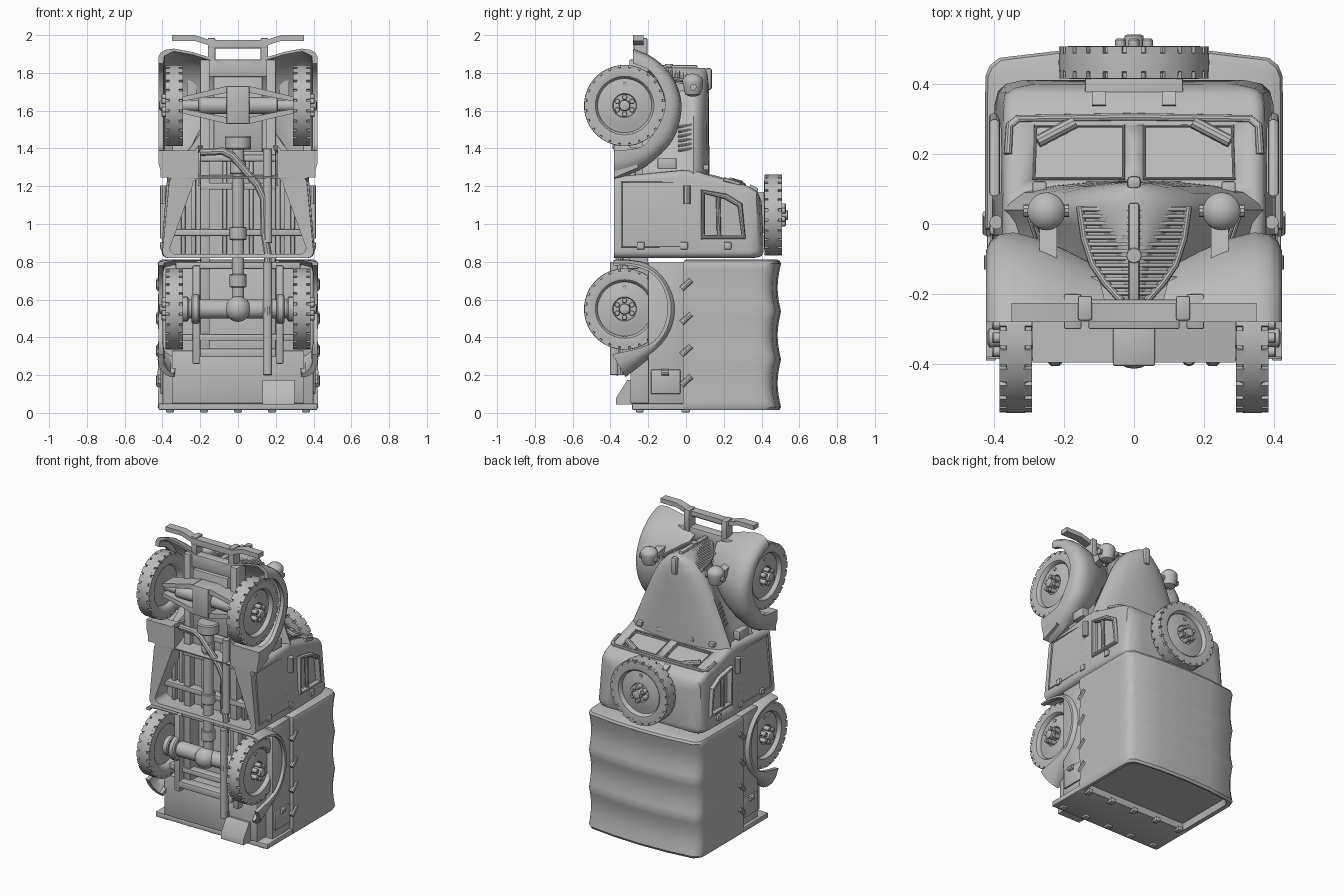
import bpy, bmesh, math
from math import sin, cos, pi
from mathutils import Vector, Matrix

if "Cube" in bpy.data.objects:
    bpy.data.objects.remove(bpy.data.objects["Cube"])

grey = bpy.data.materials.new("plain_grey")
grey.use_nodes = True
grey.diffuse_color = (0.5, 0.5, 0.5, 1)
grey.node_tree.nodes["Principled BSDF"].inputs["Base Color"].default_value = (0.5, 0.5, 0.5, 1)


def finish(name, bm, mirror=False, smooth=0.6):
    bmesh.ops.recalc_face_normals(bm, faces=bm.faces)
    me = bpy.data.meshes.new(name)
    bm.to_mesh(me)
    bm.free()
    me.materials.append(grey)
    me.shade_smooth()
    me.set_sharp_from_angle(angle=smooth)
    ob = bpy.data.objects.new(name, me)
    bpy.context.collection.objects.link(ob)
    if mirror:
        ob.modifiers.new("Mirror", "MIRROR").use_mirror_merge = False
    return ob


def add_loft(bm, rings):
    vs = [[bm.verts.new(p) for p in ring] for ring in rings]
    n = len(vs[0])
    for a, b in zip(vs, vs[1:]):
        for i in range(n):
            bm.faces.new((a[i], a[(i + 1) % n], b[(i + 1) % n], b[i]))
    bm.faces.new(vs[0])
    bm.faces.new(vs[-1])


def loft(name, rings, mirror=False):
    bm = bmesh.new()
    add_loft(bm, rings)
    return finish(name, bm, mirror)


def box(name, x, y, z, mirror=False, bevel=0.006):
    bm = bmesh.new()
    bmesh.ops.create_cube(bm, size=1)
    for v in bm.verts:
        v.co = [lo + (hi - lo) * (c + 0.5) for c, (lo, hi) in zip(v.co, (x, y, z))]
    bmesh.ops.bevel(bm, geom=bm.edges[:], offset=bevel, segments=2, affect="EDGES", profile=0.5)
    return finish(name, bm, mirror)


def prism(name, pts, x, mirror=False):
    """Side outline in (y, z) pushed along x."""
    return loft(name, [[(h, y, z) for y, z in pts] for h in x], mirror)


def slab(name, pts, y, mirror=False):
    """Outline in (x, z) pushed along y."""
    return loft(name, [[(x, h, z) for x, z in pts] for h in y], mirror)


def add_lathe(bm, profile, place, segs=32):
    """Profile of (radius, height) turned about local x."""
    add_loft(bm, [[place @ Vector((h, r * cos(2 * pi * i / segs), r * sin(2 * pi * i / segs)))
                   for i in range(segs)] for r, h in profile])


def lathe(name, profile, centre, axis="X", mirror=False, segs=32):
    turn = {"X": Matrix(), "Z": Matrix.Rotation(-pi / 2, 4, "Y")}
    bm = bmesh.new()
    add_lathe(bm, profile, Matrix.Translation(centre) @ turn[axis], segs)
    return finish(name, bm, mirror)


def rod(name, centre, axis, r, half, mirror=False):
    return lathe(name, [(r * 0.9, -half), (r, -half + r * 0.1), (r, half - r * 0.1), (r * 0.9, half)],
                 centre, axis, mirror, 24)


def tube(name, pts, r, mirror=False, closed=False):
    cu = bpy.data.curves.new(name, "CURVE")
    cu.dimensions, cu.bevel_depth, cu.bevel_resolution, cu.use_fill_caps = "3D", r, 3, True
    sp = cu.splines.new("POLY")
    sp.points.add(len(pts) - 1)
    for p, q in zip(sp.points, pts):
        p.co = (*q, 1)
    sp.use_cyclic_u = closed
    tmp = bpy.data.objects.new("tube_path", cu)
    bpy.context.collection.objects.link(tmp)
    bm = bmesh.new()
    bm.from_mesh(bpy.data.meshes.new_from_object(tmp.evaluated_get(bpy.context.evaluated_depsgraph_get())))
    bpy.data.objects.remove(tmp)
    return finish(name, bm, mirror)


def cut(target, cutter):
    mod = target.modifiers.new("Cut", "BOOLEAN")
    mod.operation, mod.object, mod.solver = "DIFFERENCE", cutter, "EXACT"
    cutter.hide_render = cutter.hide_viewport = True


def curve(pts, steps=4):
    """Smooth curve through the points."""
    p = [Vector(q) for q in [pts[0]] + pts + [pts[-1]]]
    out = []
    for a, b, c, d in zip(p, p[1:], p[2:], p[3:]):
        for i in range(steps):
            t = i / steps
            out.append(b + (c - a) * t / 2 + (2 * a - 5 * b + 4 * c - d) * t * t / 2
                       + (3 * b - a - 3 * c + d) * t ** 3 / 2)
    return out + [p[-1]]


# Wheels: tyre with notched shoulders, dished disc, hub and nuts
bm = bmesh.new()
add_lathe(bm, [(0.13, -0.015), (0.14, -0.035), (0.155, -0.044), (0.18, -0.047), (0.2, -0.045), (0.203, -0.028),
               (0.214, -0.026), (0.215, 0), (0.214, 0.026), (0.203, 0.028), (0.2, 0.045), (0.18, 0.047),
               (0.155, 0.044), (0.147, 0.036), (0.143, 0.018), (0.11, 0.024), (0.07, 0.034), (0.064, 0.034),
               (0.06, 0.022), (0.03, 0.022), (0.027, 0.076), (0.018, 0.08)], Matrix(), 72)
for i in range(24):
    for side in (-1, 1):
        spot = Matrix.Rotation(i * pi / 12, 4, "X") @ Matrix.Translation((side * 0.034, 0, 0.203))
        bmesh.ops.create_cube(bm, size=1, matrix=spot @ Matrix.Diagonal((0.024, 0.043, 0.021, 1)))
for i in range(6):
    spot = Matrix.Rotation(i * pi / 3, 4, "X") @ Matrix.Translation((0, 0, 0.045))
    add_lathe(bm, [(0.015, 0.02), (0.015, 0.064), (0.011, 0.068)], spot, 12)
add_lathe(bm, [(0.012, 0.02), (0.012, 0.03)], Matrix.Translation((0, 0, 0.112)), 12)
spare = finish("spare_wheel", bm)
spare.location, spare.rotation_euler = (0, 0.461, 1.048), (0, 0, pi / 2)
for label, z in (("front", 1.627), ("rear", 0.55)):
    for side, word in ((1, "left"), (-1, "right")):
        w = bpy.data.objects.new(f"{label}_{word}_wheel", spare.data)
        bpy.context.collection.objects.link(w)
        w.location, w.rotation_euler = (side * 0.3375, -0.325, z), (0, 0, 0 if side > 0 else pi)


# Fenders: a lipped section swept over each wheel, its inner part narrowing along the way
def fender(name, outer, inner, crown, narrow):
    section = crown + [(0.385, 0.1), (0.41, 0.3), (0.422, 0.6), (0.422, 1), (0.395, 1), (0.39, 0.5)]
    section += [(x, t + 0.17) for x, t in crown[::-1]]
    path = list(zip(curve(outer), curve(inner)))
    loft(name, [[(x + max(0, .36 - x) * narrow * k / len(path), *o.lerp(i, t)) for x, t in section]
                for k, (o, i) in enumerate(path)], True)


fender("front_fender",
       [(-.28, 1.93), (-.17, 1.88), (-.07, 1.78), (-.022, 1.64), (-.05, 1.48), (-.13, 1.37), (-.25, 1.28), (-.38, 1.235)],
       [(-.28, 1.85), (-.19, 1.81), (-.13, 1.72), (-.11, 1.63), (-.14, 1.53), (-.22, 1.42), (-.3, 1.395), (-.38, 1.39)],
       [(.07, 1.0), (.15, .6), (.24, .25), (.34, .02)], .5)
fender("rear_fender",
       [(-.385, .81), (-.3, .81), (-.19, .785), (-.1, .7), (-.05, .57), (-.075, .43), (-.16, .32), (-.32, .19)],
       [(-.385, .78), (-.3, .78), (-.2, .75), (-.13, .68), (-.098, .57), (-.12, .45), (-.2, .36), (-.39, .31)],
       [(.19, 0), (.34, 0)], .9)
prism("fender_step", [(-.38, 1.245), (-.38, 1.39), (-.3, 1.39), (-.25, 1.3)], (0.21, 0.41), True)


# Cab: rounded plan rings stacked from sill to roof, hollow below
def plan(y, zb, zf, wb, wf, r=0.035, crown=0):
    ring = []
    for sx, w, z, a0 in ((1, wf, zf, 0), (-1, wf, zf, 1), (-1, wb, zb, 2), (1, wb, zb, 3)):
        cx, cz = sx * (w - r), z - r if a0 < 2 else z + r
        ring += [(cx + r * cos((a0 + i / 4) * pi / 2), y - crown * (cz - zb), cz + r * sin((a0 + i / 4) * pi / 2))
                 for i in range(5)]
    return ring


cab = loft("cab", [plan(-.25, .84, 1.24, .36, .24), plan(-.375, .84, 1.24, .36, .24), plan(-.38, .82, 1.25, .4, .365),
                   plan(-.02, .82, 1.285, .405, .375), plan(.06, .82, 1.28, .405, .375), plan(.1, .82, 1.265, .405, .374),
                   plan(.29, .82, 1.215, .4, .374), plan(.34, .82, 1.195, .398, .373), plan(.38, .822, 1.175, .388, .368, .04, .02),
                   plan(.402, .83, 1.15, .365, .345, .04, .05), plan(.414, .85, 1.12, .31, .29, .04, .06)])
cut(cab, prism("windscreen_cutter", [(.125, 1.238), (.275, 1.195), (.295, 1.26), (.145, 1.303)], (0.03, 0.285), True))
window = [(.09, 1.17), (.21, 1.145), (.285, 1.1), (.305, .93), (.09, .93)]
cut(cab, prism("side_window_cutter", window, (0.37, 0.5), True))


def side(z):
    return 0.405 - 0.08 * (z - 0.82)


tube("side_window_frame", [(.398, y, z) for y, z in window], 0.016, True, True)
tube("window_bar", [(.395, .17, 1.15), (.395, .175, .93)], 0.012, True)
tube("door_outline", [(side(z) - 0.002, y, z) for y, z in ((-.34, .88), (-.34, 1.22), (-.03, 1.22), (-.03, .88))],
     0.006, True, True)
tube("windscreen_frame", [(x, y, 1.294 - 0.28 * y) for x, y in ((.03, .13), (.03, .28), (.28, .28), (.285, .13))],
     0.006, True, True)
tube("door_handle", [(0.393, 0.005, z) for z in (1.105, 1.115, 1.195, 1.205)], 0.02, True)
for y in (-.24, -.01, .22):
    box("cab_rear_catch", (0.38, 0.412), (y - .02, y + .02), (.865, .905), True)
tube("windscreen_visor", [(x, y, 1.292 - 0.28 * y) for x, y in ((-.36, .2), (-.355, .28), (-.33, .3), (0, .305),
                                                           (.33, .3), (.355, .28), (.36, .2))], 0.012)
tube("wiper", [(.275, .235, 1.228), (.17, .29, 1.212)], 0.018, True)
box("spare_bracket", (-.14, .14), (.34, .42), (.95, 1.17))
prism("spare_clip", [(.33, 1.16), (.38, 1.16), (.38, 1.19), (.34, 1.21)], (.08, .12), True)


# Bonnet: sections from cowl to rounded pointed nose
def bonnet(z, w, wb, top):
    half = [(0, top), (.3 * w, top - .004), (.6 * w, top - .015), (.85 * w, top - .035), (.97 * w, .06), (w, .04),
            (w * .93, .0), (w * .45 + wb * .45, -.09), (wb, -.23)]
    return [(x, y, z) for x, y in half] + [(-x, y, z) for x, y in half[:0:-1]]


loft("bonnet", [bonnet(1.26, .372, .34, .125), bonnet(1.3, .355, .33, .125), bonnet(1.42, .305, .24, .123),
                bonnet(1.55, .25, .15, .122), bonnet(1.66, .2, .09, .122), bonnet(1.74, .15, .05, .12),
                bonnet(1.79, .1, .03, .116), bonnet(1.815, .06, .02, .11), bonnet(1.826, .025, .012, .1)])
for i in range(6):
    z = 1.39 + i * .025
    x = .34 - .42 * (z - 1.3)
    tube("bonnet_louvre", [(x - .025, -.04, z), (x, .035, z + .01)], 0.009, True)
for x in (.12, .27):
    box("bonnet_hinge", (x - .02, x + .02), (.075, .122), (1.285, 1.315), True)
box("bonnet_ornament", (-.02, .02), (.1, .137), (1.71, 1.825), bevel=0.012)
box("side_vent", (.32, .368), (-.15, -.05), (1.29, 1.35), True)

# Grille: a pointed shield with slats, edges and a centre bar
shield = [(.155, .05), (.142, -.04), (.118, -.115), (.08, -.17), (.035, -.22)]
loft("grille_back", [[(-w, y, 1.822 - .45 * w), (0, y, 1.822), (w, y, 1.822 - .45 * w), (w * .9, y, 1.66), (-w * .9, y, 1.66)]
                     for w, y in shield])
for i in range(13):
    y = .042 - i * .02
    for (w0, y0), (w1, y1) in zip(shield, shield[1:]):
        if y1 <= y < y0:
            w = w1 + (w0 - w1) * (y - y1) / (y0 - y1)
            tube("grille_slat", [(x, y, 1.83 - .45 * abs(x)) for x in (-w, 0, w)], 0.006)
tube("grille_edge", [(w, y, 1.828 - .45 * w) for w, y in shield], 0.011, True)
box("grille_centre_bar", (-.015, .015), (-.22, .06), (1.77, 1.842))
rod("grille_boss", (0, -.09, 1.838), "Z", 0.022, 0.01)

# Headlights
lathe("headlight", [(.015, -.055), (.04, -.045), (.05, -.015), (.054, .02), (.054, .034), (.047, .045), (.03, .06), (.01, .066)],
      (.25, .036, 1.73), "Z", True)
prism("headlight_stalk", [(-.1, 1.68), (-.1, 1.76), (0, 1.74), (0, 1.71)], (.22, .27), True)
tube("headlight_ears", [(.185, .038, 1.725), (.315, .038, 1.725)], 0.018, True)

# Bumper and its mounting frame
half = [(.35, 2.0), (.23, 2.0), (.15, 1.975)]
top = half + [(-x, z) for x, z in half[::-1]]
slab("front_bumper", top + [(x, z - .03) for x, z in top[::-1]], (-.28, -.225))
box("bumper_bracket", (.12, .16), (-.275, -.205), (1.84, 1.985), True)
box("bumper_crossbar", (-.16, .16), (-.278, -.24), (1.93, 1.96))
box("front_valance", (-.2, .2), (-.28, -.215), (1.78, 1.87))

# Load bed and canvas cover
half = [(.425, -.015), (.425, .1), (.425, .25), (.425, .36), (.423, .425), (.412, .452), (.385, .474), (.2, .496), (0, .503)]
cover = half + [(-x, y) for x, y in half[-2::-1]]


def canvas(z, k=1.0):
    sag = 0.018 * abs(sin(3 * pi * (z - .03) / .76))
    return [(x * k * (1 - sag * .4), .24 + (y - .24) * k - (sag if y > .4 else 0), z) for x, y in cover]


loft("canvas_cover", [canvas(.06, .9), canvas(.018, .92), canvas(.014, .98), canvas(.03)]
     + [canvas(.03 + .76 * i / 24) for i in range(1, 25)] + [canvas(.805, .985), canvas(.812, .94)])
for z in (.17, .33, .5, .68):
    tube("canvas_strap", [(.416, -.024 + t * .052, z - .024 + t * .048) for t in (0, .1, .9, 1)], 0.017, True)
box("load_bed", (-.4, .4), (-.2, -.01), (.03, .8))
box("side_locker", (.39, .41), (-.185, -.03), (.1, .23), True)
tube("side_lamp", [(.41, -.13, .215), (.41, -.09, .215)], 0.018, True)
box("rear_underbox", (-.35, .35), (-.295, -.19), (.05, .33))
box("tailgate", (-.42, .42), (-.285, 0), (.015, .05))
for i in range(5):
    x = -.36 + i * .18
    box("tailgate_hinge", (x - .02, x + .02), (-.265, -.225), (.002, .03))
    box("tailgate_catch", (x - .018, x + .018), (-.025, .02), (.002, .03))
prism("rear_plate", [(-.37, .045), (-.37, .08), (-.31, .175), (-.28, .175), (-.28, .045)], (.13, .3))

# Chassis rails, ribs and cross members
box("chassis_rail", (.15, .2), (-.3, -.2), (.33, 1.87), True)
for z, w in ((.4, .3), (.78, .33), (.955, .34), (1.2, .2), (1.35, .2)):
    box("chassis_crossbar", (-w, w), (-.31, -.25), (z - .018, z + .018))
for x in (.07, .235, .29):
    box("floor_rib", (x - .012, x + .012), (-.28, -.24), (.84, 1.38 - x * .5), True)
box("toe_board", (-.21, .21), (-.27, -.18), (1.2, 1.4))
box("engine_block", (-.13, .13), (-.3, -.15), (1.38, 1.78))
box("sump", (-.06, .06), (-.405, -.28), (1.53, 1.73))
box("rear_crossbeam", (-.2, .2), (-.35, -.28), (.295, .34))
box("leaf_spring", (.2, .24), (-.34, -.29), (.26, .78), True)

# Axles, drive shaft and exhaust
for s in (-1, 1):
    slab("front_axle_arm", [(x, 1.63 + s * z) for x, z in ((.29, .02), (.29, .045), (.06, .1), (.06, .065))],
         (-.395, -.28), True)
rod("front_axle", (0, -.335, 1.627), "X", 0.045, 0.21)
rod("rear_axle", (0, -.325, .55), "X", 0.05, 0.29)
rod("front_stub", (.25, -.325, 1.627), "X", 0.03, 0.06, True)
rod("axle_flange", (.225, -.325, .55), "X", 0.08, 0.02, True)
rod("axle_collar", (.28, -.325, .55), "X", 0.065, 0.02, True)
lathe("differential", [(.068 * sin(pi * i / 12 + .01), -.068 * cos(pi * i / 12 + .01)) for i in range(12)] + [(.005, .068)],
      (0, -.345, .55), "X")
rod("drive_shaft", (0, -.32, 1.02), "Z", 0.033, 0.44)
for z, r in ((.95, .045), (1.3, .042), (1.43, .07), (.7, .045)):
    rod("shaft_joint", (0, -.32, z), "Z", r, 0.035)
tube("exhaust_pipe", [(-.2, -.33, 1.38), (-.08, -.345, 1.385), (-.03, -.35, 1.36), (.1, -.35, 1.21), (.135, -.35, 1.14),
                      (.14, -.35, .95), (.157, -.35, .85), (.157, -.36, .65), (.157, -.385, .55), (.157, -.37, .4),
                      (.157, -.35, .2)], 0.021)
rod("exhaust_muffler", (.157, -.35, 1.15), "Z", 0.024, 0.25)
rod("exhaust_tail", (.157, -.378, .5), "Z", 0.024, 0.3)
